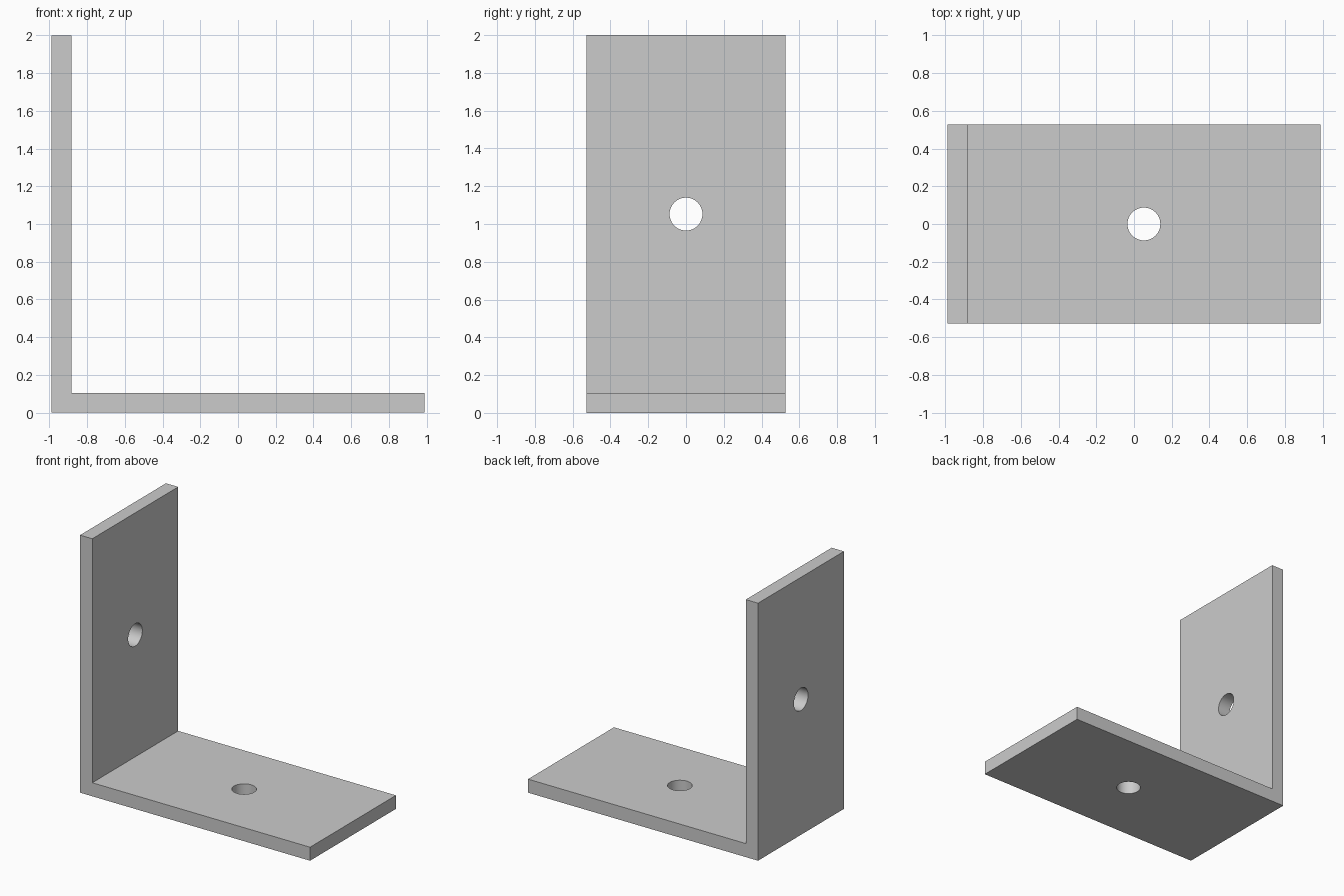
import bpy
import bmesh
from math import pi
from mathutils import Matrix, Vector

cube = bpy.data.objects.get("Cube")
if cube:
    bpy.data.objects.remove(cube, do_unlink=True)

HALF_LENGTH, HALF_WIDTH, HEIGHT = 0.988, 0.527, 2.0
THICK = 0.105
HOLE_RADIUS = 0.087

# Bare metal colour
metal = bpy.data.materials.new("grey metal")
metal.use_nodes = True
grey = (0.6, 0.6, 0.6, 1)
metal.diffuse_color = grey
metal.node_tree.nodes["Principled BSDF"].inputs["Base Color"].default_value = grey


def new_object(name, bm):
    bmesh.ops.recalc_face_normals(bm, faces=bm.faces)
    mesh = bpy.data.meshes.new(name)
    bm.to_mesh(mesh)
    bm.free()
    mesh.materials.append(metal)
    obj = bpy.data.objects.new(name, mesh)
    bpy.context.collection.objects.link(obj)
    return obj


def drill(target, name, centre, rotation):
    """Cut a round through hole along the rotated z axis."""
    bm = bmesh.new()
    bmesh.ops.create_cone(bm, cap_ends=True, segments=48, radius1=HOLE_RADIUS,
                          radius2=HOLE_RADIUS, depth=THICK * 4,
                          matrix=Matrix.Translation(centre) @ rotation)
    cutter = new_object(name + "_cutter", bm)
    cutter.hide_render = True
    cutter.hide_set(True)
    cutter.display_type = 'WIRE'
    mod = target.modifiers.new(name, 'BOOLEAN')
    mod.operation = 'DIFFERENCE'
    mod.solver = 'EXACT'
    mod.object = cutter
    bpy.context.view_layer.objects.active = target
    bpy.ops.object.modifier_apply(modifier=name)
    bpy.data.objects.remove(cutter, do_unlink=True)


# L-shaped profile extruded across the width
left, inner = -HALF_LENGTH, -HALF_LENGTH + THICK
profile = [(left, 0), (HALF_LENGTH, 0), (HALF_LENGTH, THICK),
           (inner, THICK), (inner, HEIGHT), (left, HEIGHT)]
bm = bmesh.new()
face = bm.faces.new([bm.verts.new((x, -HALF_WIDTH, z)) for x, z in profile])
ext = bmesh.ops.extrude_face_region(bm, geom=[face])
bmesh.ops.translate(bm, vec=(0, HALF_WIDTH * 2, 0),
                    verts=[v for v in ext["geom"] if isinstance(v, bmesh.types.BMVert)])
bracket = new_object("angle_bracket", bm)

# Screw holes in the base leg and the upright leg
drill(bracket, "base_hole", Vector((THICK / 2, 0, THICK / 2)), Matrix.Identity(4))
drill(bracket, "upright_hole", Vector((left + THICK / 2, 0, (HEIGHT + THICK) / 2)),
      Matrix.Rotation(pi / 2, 4, 'Y'))

# Smooth hole walls, sharp edges elsewhere
bpy.ops.object.select_all(action='DESELECT')
bracket.select_set(True)
bpy.context.view_layer.objects.active = bracket
bpy.ops.object.shade_smooth_by_angle(angle=pi / 6)
